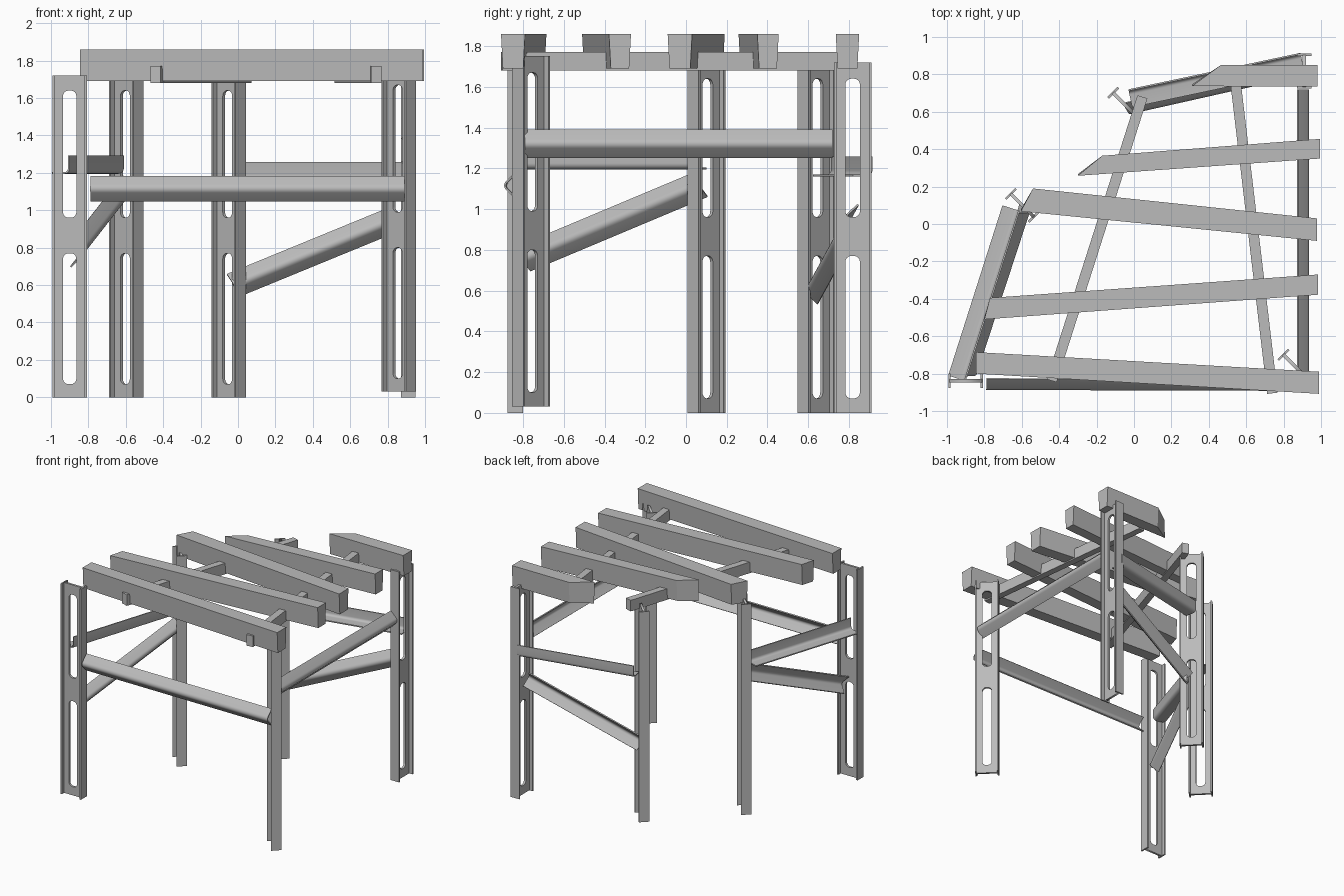
import bpy, bmesh, math
from mathutils import Vector, Matrix

cube = bpy.data.objects.get("Cube")
if cube:
    bpy.data.objects.remove(cube, do_unlink=True)

# Single material
grey = bpy.data.materials.new("plain grey")
grey.use_nodes = True
COLOUR = (0.5, 0.5, 0.5, 1)
grey.diffuse_color = COLOUR
grey.node_tree.nodes["Principled BSDF"].inputs["Base Color"].default_value = COLOUR


def add_object(name, mesh, smooth=False):
    if not mesh.materials:
        mesh.materials.append(grey)
    obj = bpy.data.objects.new(name, mesh)
    bpy.context.collection.objects.link(obj)
    if smooth:
        bpy.ops.object.select_all(action='DESELECT')
        obj.select_set(True)
        bpy.context.view_layer.objects.active = obj
        bpy.ops.object.shade_smooth_by_angle()
    return obj


def loft(name, ring_a, ring_b, smooth=False):
    """Solid between two matching outlines."""
    bm = bmesh.new()
    a = [bm.verts.new(p) for p in ring_a]
    b = [bm.verts.new(p) for p in ring_b]
    n = len(a)
    bm.faces.new(a)
    bm.faces.new(b[::-1])
    for i in range(n):
        j = (i + 1) % n
        bm.faces.new((a[i], b[i], b[j], a[j]))
    bmesh.ops.recalc_face_normals(bm, faces=bm.faces)
    mesh = bpy.data.meshes.new(name)
    bm.to_mesh(mesh)
    bm.free()
    return add_object(name, mesh, smooth)


def rounded_rect(x0, x1, z0, z1, r, steps=4):
    pts = []
    corners = ((x1 - r, z1 - r), (x0 + r, z1 - r), (x0 + r, z0 + r), (x1 - r, z0 + r))
    for k, (cx, cz) in enumerate(corners):
        for s in range(steps + 1):
            t = math.pi / 2 * (k + s / steps)
            pts.append((cx + r * math.cos(t), cz + r * math.sin(t)))
    return pts


# Posts: I-sections with two long slots in the web
HEIGHT, HALF, FLANGE, THICK = 1.72, 0.0925, 0.078, 0.012


def post_mesh():
    curve = bpy.data.curves.new("web_outline", 'CURVE')
    curve.dimensions = '2D'
    curve.fill_mode = 'BOTH'
    curve.extrude = 0.009
    edge = HALF - THICK / 2
    outlines = [[(-edge, 0), (edge, 0), (edge, HEIGHT), (-edge, HEIGHT)],
                rounded_rect(-0.036, 0.036, 0.07, 0.77, 0.03),
                rounded_rect(-0.036, 0.036, 0.96, 1.64, 0.03)]
    for pts in outlines:
        spline = curve.splines.new('POLY')
        spline.points.add(len(pts) - 1)
        for point, (x, z) in zip(spline.points, pts):
            point.co = (x, z, 0, 1)
        spline.use_cyclic_u = True
    helper = bpy.data.objects.new("web_helper", curve)
    bpy.context.collection.objects.link(helper)
    graph = bpy.context.evaluated_depsgraph_get()
    web = bpy.data.meshes.new_from_object(helper.evaluated_get(graph))
    bpy.data.objects.remove(helper, do_unlink=True)

    bm = bmesh.new()
    bm.from_mesh(web)
    bmesh.ops.remove_doubles(bm, verts=bm.verts, dist=1e-5)
    bmesh.ops.rotate(bm, verts=bm.verts, matrix=Matrix.Rotation(math.pi / 2, 3, 'X'))
    for side in (-1, 1):
        place = Matrix.Translation((side * (HALF - THICK / 2), 0, HEIGHT / 2))
        size = Matrix.Diagonal((THICK, FLANGE, HEIGHT, 1))
        bmesh.ops.create_cube(bm, size=1, matrix=place @ size)
    bmesh.ops.recalc_face_normals(bm, faces=bm.faces)
    mesh = bpy.data.meshes.new("slotted_post")
    bm.to_mesh(mesh)
    bm.free()
    return mesh


shared_post = post_mesh()
for name, x, y, z, turn in (("post_front_right", -0.9, -0.838, 0, 0),
                            ("post_front_left", 0.86, -0.76, 0.03, -45),
                            ("post_back_left", 0.91, 0.818, 0, 90),
                            ("post_back_middle", -0.05, 0.64, 0, -45),
                            ("post_back_right", -0.597, 0.1, 0, -45)):
    post = add_object(name, shared_post)
    post.location = (x, y, z)
    post.rotation_euler.z = math.radians(turn)


# Roof beams: tapered section, ends cut to follow the roof edge
def beam(name, corners, top=1.86, bottom=1.69, taper=0.009):
    upper = [(x, y, top) for x, y in corners]
    lower = [(x, y + s * taper, bottom) for (x, y), s in zip(corners, (1, 1, -1, -1))]
    loft(name, upper, lower)


beam("roof_beam_1", [(-0.845, -0.80), (0.99, -0.908), (0.99, -0.79), (-0.845, -0.685)])
beam("roof_beam_2", [(-0.80, -0.51), (0.985, -0.378), (0.985, -0.27), (-0.77, -0.395)])
beam("roof_beam_3", [(-0.605, 0.068), (0.978, -0.09), (0.978, 0.03), (-0.54, 0.19)])
beam("roof_beam_4", [(-0.30, 0.258), (0.995, 0.35), (0.995, 0.455), (-0.17, 0.365)])
beam("roof_beam_5", [(0.31, 0.737), (0.98, 0.735), (0.98, 0.85), (0.465, 0.85)])


# Cross rails under the roof beams
def rail(name, start, end, half=0.028, low=1.68, high=1.77):
    a, b = Vector(start), Vector(end)
    side = (b - a).normalized().orthogonal() * half

    def ring(p):
        return [(*(p + side * s), z) for s, z in ((-1, low), (1, low), (1, high), (-1, high))]
    loft(name, ring(a), ring(b))


rail("cross_rail_right", (-0.44, -0.838), (0.045, 0.68))
rail("cross_rail_left", (0.74, -0.905), (0.545, 0.74))


# Braces: rounded angle sections; start and end follow the outer corner
def brace(name, start, end, leg_a, leg_b, leg=0.098, thick=0.009, r=0.03):
    p, q = Vector(start), Vector(end)
    axis = (q - p).normalized()
    a = Vector(leg_a)
    a = (a - axis * a.dot(axis)).normalized()
    b = axis.cross(a)
    if b.dot(Vector(leg_b)) < 0:
        b = -b
    turns = [math.pi * (1 + k / 10) for k in range(6)]
    outer = [(r + r * math.cos(t), r + r * math.sin(t)) for t in turns]
    ri = r - thick
    inner = [(r + ri * math.cos(t), r + ri * math.sin(t)) for t in turns[::-1]]
    profile = outer + [(leg, 0), (leg, thick)] + inner + [(thick, leg), (0, leg)]

    def ring(o):
        return [o + a * s + b * t for s, t in profile]
    loft(name, ring(p), ring(q), smooth=True)


brace("front_brace", (-0.79, -0.9, 1.115), (0.89, -0.905, 1.115), (0, 1, 1), (0, 1, -1))
brace("left_brace", (0.948, -0.79, 1.32), (0.948, 0.72, 1.32), (-1, 0, 1), (-1, 0, -1))
brace("back_brace_level", (-0.03, 0.72, 1.16), (0.89, 0.915, 1.16), (0, 0, 1), (0, -1, 0))
brace("back_brace_diagonal", (-0.02, 0.575, 0.60), (0.87, 0.775, 0.965),
      (0, 1, 1), (0, 1, -1))
brace("right_brace_level", (-0.90, -0.84, 1.195), (-0.61, 0.07, 1.195), (0, 0, 1), (-1, 0, 0))
brace("right_brace_diagonal", (-0.83, -0.81, 0.755), (-0.545, 0.06, 1.12),
      (-1, 0, 1), (-1, 0, -1))
